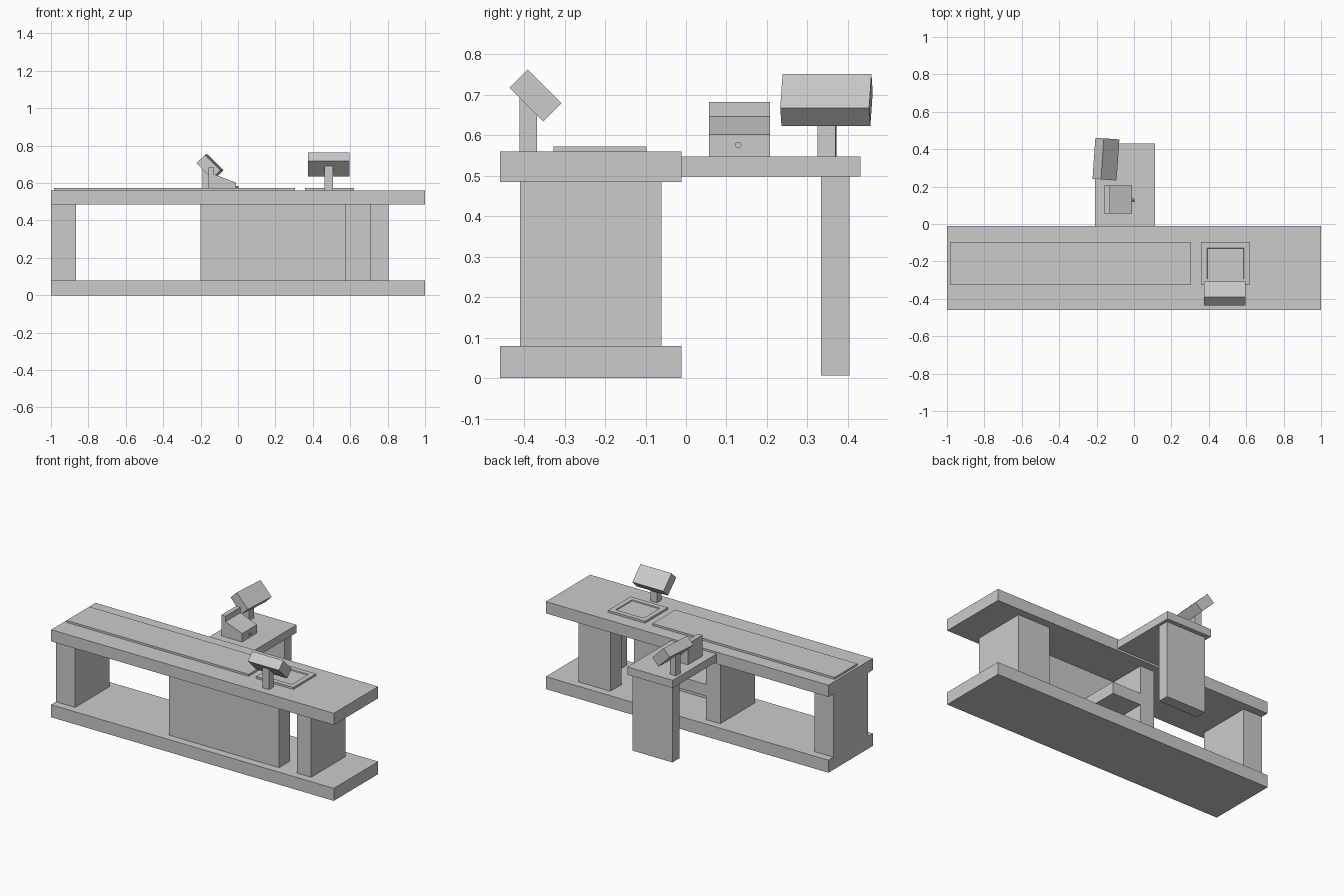
import bpy, bmesh
from math import radians
from mathutils import Matrix, Vector

if "Cube" in bpy.data.objects:
    bpy.data.objects.remove(bpy.data.objects["Cube"])


def finish(name, bm, matrix=None):
    bmesh.ops.recalc_face_normals(bm, faces=bm.faces)
    me = bpy.data.meshes.new(name)
    bm.to_mesh(me)
    bm.free()
    ob = bpy.data.objects.new(name, me)
    if matrix:
        ob.matrix_world = matrix
    bpy.context.collection.objects.link(ob)
    return ob


def box_mesh(x, y, z):
    bm = bmesh.new()
    size = Matrix.Diagonal((x[1] - x[0], y[1] - y[0], z[1] - z[0], 1))
    mid = Matrix.Translation((sum(x) / 2, sum(y) / 2, sum(z) / 2))
    bmesh.ops.create_cube(bm, size=1, matrix=mid @ size)
    return bm


def box(name, x, y, z, matrix=None):
    return finish(name, box_mesh(x, y, z), matrix)


def prism(name, points, offset):
    """Extrude a closed 3D outline along an offset."""
    bm = bmesh.new()
    face = bm.faces.new([bm.verts.new(p) for p in points])
    ext = bmesh.ops.extrude_face_region(bm, geom=[face], use_keep_orig=True)
    verts = [g for g in ext["geom"] if isinstance(g, bmesh.types.BMVert)]
    bmesh.ops.translate(bm, verts=verts, vec=Vector(offset))
    return finish(name, bm)


# Main counter boards
DEPTH = (-0.46, -0.011)
box("base_board", (-1, 1), DEPTH, (0, 0.08))
box("counter_top", (-1, 1), DEPTH, (0.485, 0.56))

# Supports: plain block and two L-shaped ones
F, B, T = -0.41, -0.061, 0.11
box("left_support", (-1, -0.865), (F, B), (0.08, 0.485))
center_l = [(-0.2, F), (0.577, F), (0.577, F + T), (-0.1, F + T), (-0.1, B), (-0.2, B)]
right_l = [(0.805, B), (0.577, B), (0.577, B - T), (0.705, B - T), (0.705, F), (0.805, F)]
for name, pts in (("center_support", center_l), ("right_support", right_l)):
    prism(name, [(x, y, 0.08) for x, y in pts], (0, 0, 0.405))
box("inner_shelf", (-0.1, 0.105), (F + T, B), (0.23, 0.305))

# Conveyor belt and scanner plate with recessed window
box("conveyor_belt", (-0.984, 0.305), (-0.327, -0.097), (0.56, 0.573))
bm = box_mesh((0.358, 0.62), (-0.327, -0.097), (0.56, 0.573))
bm.normal_update()
top = [f for f in bm.faces if f.normal.z > 0.9]
bmesh.ops.inset_region(bm, faces=top, thickness=0.045)
bmesh.ops.inset_region(bm, faces=top, thickness=0.003)
bmesh.ops.translate(bm, verts=top[0].verts, vec=(0, 0, -0.006))
finish("scanner_plate", bm)

# Side table
box("side_table_top", (-0.208, 0.113), (-0.011, 0.431), (0.498, 0.548))
box("side_table_leg", (-0.187, 0.094), (0.334, 0.404), (0.007, 0.498))

# Tilted screens on posts
for name, center, turn, foot in (("customer_screen", (0.485, -0.372, 0.6985), 0, 0.56),
                                 ("cashier_screen", (-0.15, 0.347, 0.687), -94, 0.548)):
    m = Matrix.Translation(center) @ Matrix.Rotation(radians(turn), 4, 'Z')
    box(name, (-0.11, 0.11), (-0.032, 0.032), (-0.059, 0.059),
        m @ Matrix.Rotation(radians(45), 4, 'X'))
    box(name + "_post", (-0.0225, 0.0225), (-0.039, 0.004), (foot - center[2], -0.004), m)

# Cash register with sloped keyboard and drawer knob
profile = [(-0.158, 0.548), (-0.158, 0.682), (-0.128, 0.682),
           (-0.128, 0.647), (-0.011, 0.602), (-0.011, 0.548)]
prism("cash_register", [(x, 0.057, z) for x, z in profile], (0, 0.15, 0))
bm = bmesh.new()
bmesh.ops.create_cone(bm, cap_ends=True, segments=8, radius1=0.008, radius2=0.008, depth=0.014,
                      matrix=Matrix.Translation((-0.005, 0.129, 0.576)) @ Matrix.Rotation(radians(90), 4, 'Y'))
finish("drawer_knob", bm)
